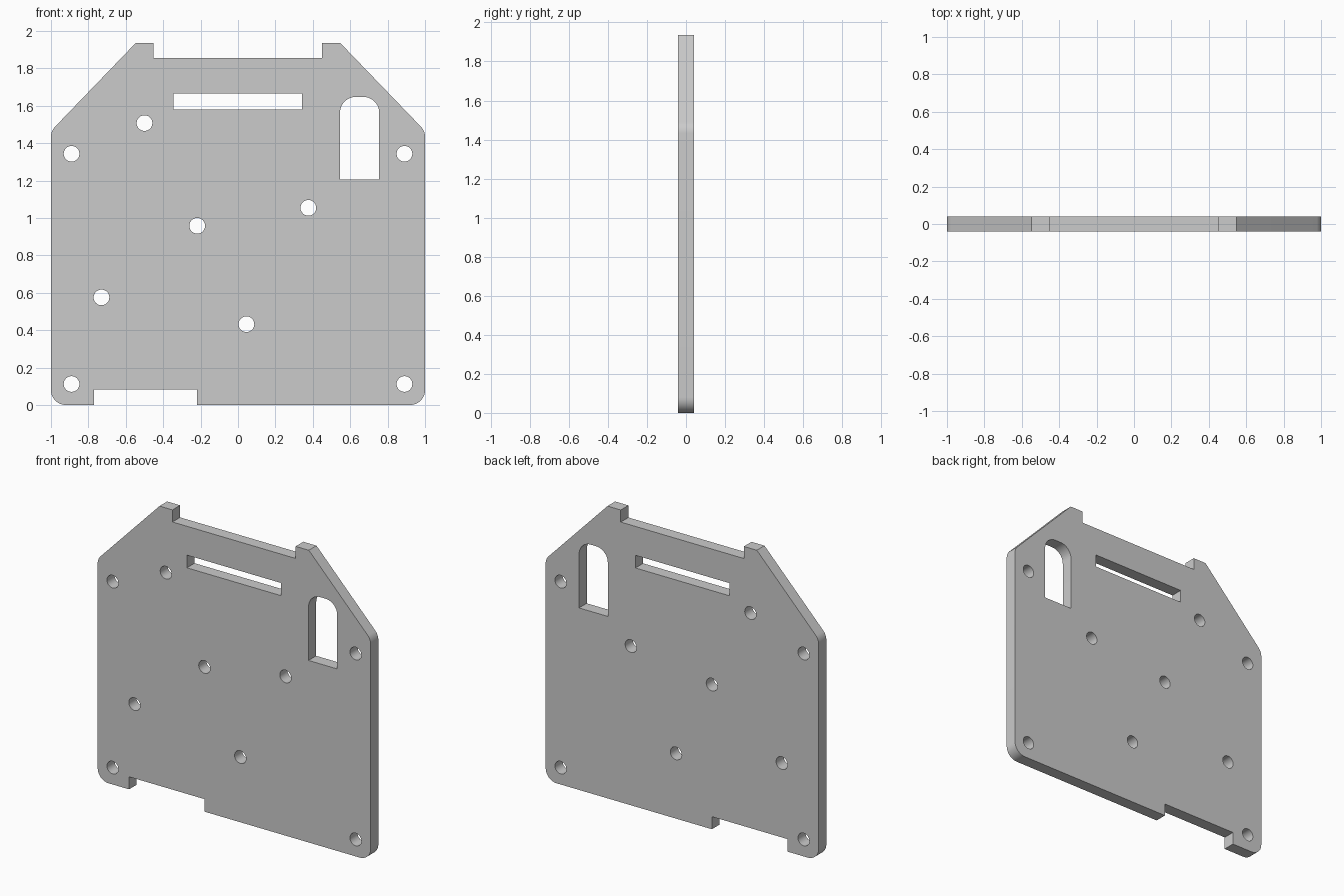
import bpy
import bmesh
from math import cos, pi, sin, tan, tau
from mathutils import Matrix, Vector

cube = bpy.data.objects.get("Cube")
if cube:
    bpy.data.objects.remove(cube, do_unlink=True)

THICK = 0.08
TOP = 1.935


def rounded(corners, steps=10):
    """Turn counter-clockwise (x, z, radius) corners into a profile with arcs."""
    pts = []
    for i, (x, z, r) in enumerate(corners):
        p = Vector((x, z))
        if r == 0:
            pts.append(p)
            continue
        a = (Vector(corners[i - 1][:2]) - p).normalized()
        b = (Vector(corners[(i + 1) % len(corners)][:2]) - p).normalized()
        half = a.angle(b) / 2
        centre = p + (a + b).normalized() * (r / sin(half))
        spoke = p + a * (r / tan(half)) - centre
        sweep = pi - 2 * half
        pts += [centre + Matrix.Rotation(sweep * k / steps, 2) @ spoke
                for k in range(steps + 1)]
    return pts


def circle(x, z, r, sides=32):
    return [Vector((x + r * cos(tau * k / sides), z + r * sin(tau * k / sides)))
            for k in range(sides)]


def add_prism(bm, profile, depth):
    """Extrude an x-z profile through y, centred on y = 0."""
    face = bm.faces.new([bm.verts.new((p.x, -depth / 2, p.y)) for p in profile])
    ext = bmesh.ops.extrude_face_region(bm, geom=[face])
    moved = [v for v in ext["geom"] if isinstance(v, bmesh.types.BMVert)]
    bmesh.ops.translate(bm, verts=moved, vec=(0, depth, 0))


def make_object(name, profiles, depth):
    bm = bmesh.new()
    for profile in profiles:
        add_prism(bm, profile, depth)
    bmesh.ops.recalc_face_normals(bm, faces=bm.faces)
    mesh = bpy.data.meshes.new(name)
    bm.to_mesh(mesh)
    bm.free()
    obj = bpy.data.objects.new(name, mesh)
    bpy.context.collection.objects.link(obj)
    return obj


# Plate outline: bottom notch, rounded corners, sloped shoulders, two top tabs
outline = rounded([
    (-1, 0, 0.08), (-0.77, 0, 0), (-0.77, 0.083, 0), (-0.218, 0.083, 0),
    (-0.218, 0, 0), (1, 0, 0.08),
    (1, 1.465, 0.08), (0.547, TOP, 0), (0.45, TOP, 0), (0.45, 1.855, 0),
    (-0.452, 1.855, 0), (-0.452, TOP, 0), (-0.547, TOP, 0), (-1, 1.465, 0.08),
])
plate = make_object("mounting_plate", [outline], THICK)

# Openings: wide slot, arched window, corner holes and standoff holes
slot = rounded([(-0.346, 1.58, 0), (0.342, 1.58, 0),
                (0.342, 1.664, 0), (-0.346, 1.664, 0)])
window = rounded([(0.545, 1.205, 0), (0.755, 1.205, 0),
                  (0.755, 1.647, 0.085), (0.545, 1.647, 0.085)])
centres = [(x, z) for x in (-0.89, 0.89) for z in (0.112, 1.343)]
centres += [(-0.5, 1.507), (0.376, 1.054), (-0.218, 0.958),
            (-0.73, 0.575), (0.045, 0.432)]
holes = [circle(x, z, 0.042) for x, z in centres]
cutter = make_object("opening_cutter", [slot, window] + holes, THICK * 3)
cutter.hide_render = True

# Cut the openings, then discard the cutter
cut = plate.modifiers.new("openings", "BOOLEAN")
cut.operation = "DIFFERENCE"
cut.solver = "EXACT"
cut.object = cutter
bpy.ops.object.select_all(action="DESELECT")
plate.select_set(True)
bpy.context.view_layer.objects.active = plate
bpy.ops.object.modifier_apply(modifier=cut.name)
bpy.data.objects.remove(cutter, do_unlink=True)

# Smooth arcs and holes, crisp edges elsewhere
bpy.ops.object.shade_smooth_by_angle(angle=0.5)
